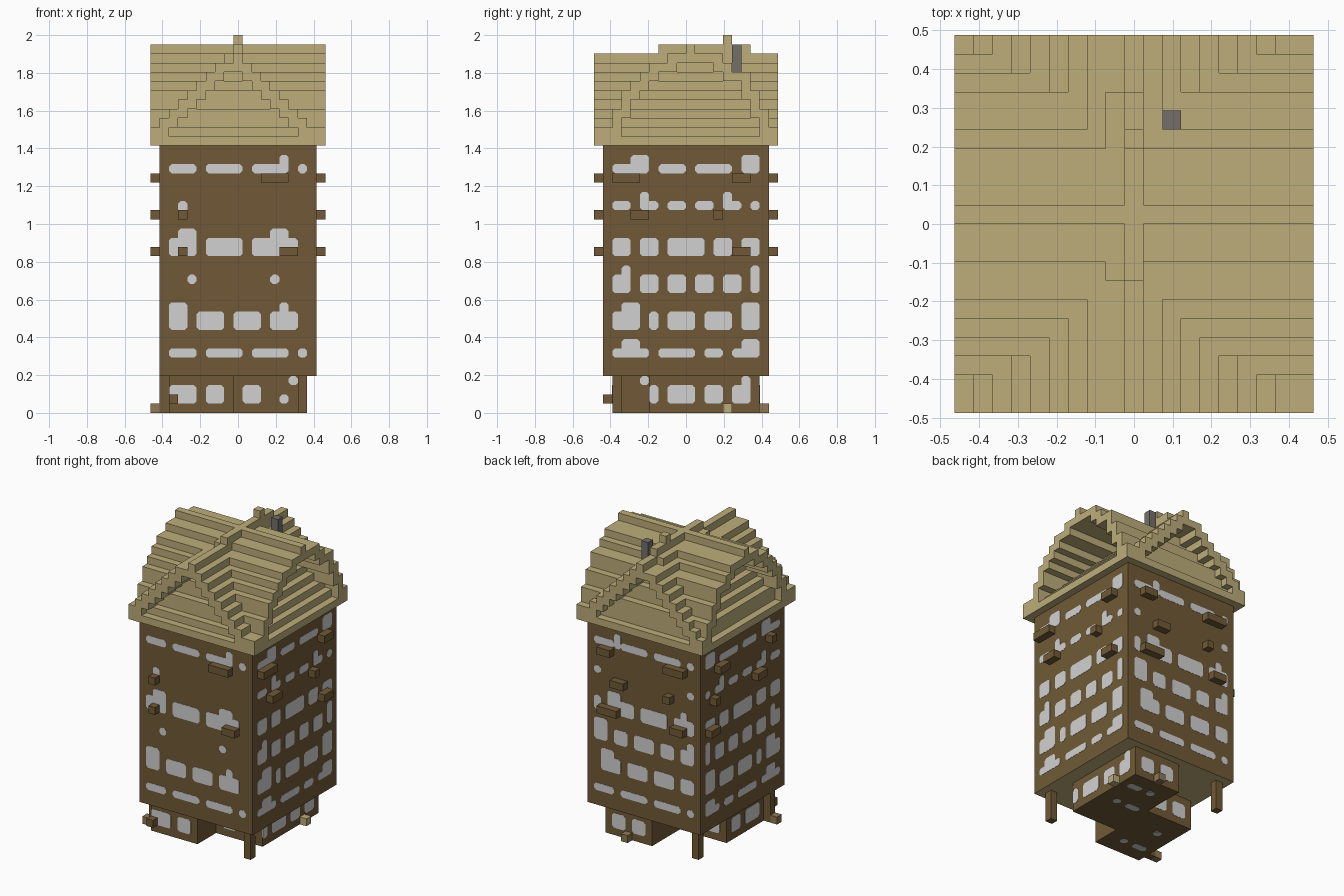
import bpy, bmesh
from mathutils import Matrix, Vector

U = 2 / 41                       # edge of one block
NX, NY = 19, 20                  # block grid, width and depth

cube = bpy.data.objects.get("Cube")
if cube:
    bpy.data.objects.remove(cube, do_unlink=True)


def material(name, rgb):
    m = bpy.data.materials.new(name)
    m.use_nodes = True
    m.diffuse_color = (*rgb, 1)
    node = m.node_tree.nodes["Principled BSDF"]
    node.inputs["Base Color"].default_value = (*rgb, 1)
    node.inputs["Roughness"].default_value = 0.9
    return m


TAN = material("tan_thatch", (0.51, 0.42, 0.195))
BROWN = material("brown_wood", (0.165, 0.102, 0.038))
OAK = material("light_oak", (0.28, 0.19, 0.09))
PALE = material("pale_window", (0.63, 0.64, 0.63))
GREY = material("grey_stone", (0.175, 0.16, 0.145))


def point(i, j, k):
    return Vector(((i - NX / 2) * U, (j - NY / 2) * U, k * U))


def add_box(bm, lo, hi):
    a, b = point(*lo), point(*hi)
    size = Matrix.Diagonal((*(b - a), 1))
    bmesh.ops.create_cube(bm, size=1, matrix=Matrix.Translation((a + b) / 2) @ size)


def finish(bm, name, *mats):
    mesh = bpy.data.meshes.new(name)
    bm.to_mesh(mesh)
    bm.free()
    for m in mats:
        mesh.materials.append(m)
    ob = bpy.data.objects.new(name, mesh)
    bpy.context.collection.objects.link(ob)


def boxes(name, mat, *spans):
    bm = bmesh.new()
    for lo, hi in spans:
        add_box(bm, lo, hi)
    finish(bm, name, mat)


# Upper storeys, with the overhanging floor in tan
bm = bmesh.new()
add_box(bm, (1, 1, 4), (18, 19, 29))
for f in bm.faces:
    f.normal_update()
    f.material_index = int(f.normal.z < -0.5)
finish(bm, "upper_storeys", BROWN, TAN)

# Ground floor: two offset rooms and corner posts
boxes("ground_room_back", BROWN, ((9, 6, 0), (16, 18, 4)))
boxes("ground_room_front", BROWN, ((2, 2, 0), (9, 12, 4)))
boxes("post_front_left", BROWN, ((16, 2, 0), (17, 3, 4)))
boxes("post_back_right", BROWN, ((2, 17, 0), (3, 18, 4)))
boxes("post_front_right", BROWN, ((1, 3, 0), (2, 4, 4)))


def roof(name, tops, along_x, gap):
    """Stepped shell, open at both gables; the eaves break at the gap."""
    bm = bmesh.new()
    last = len(tops) - 1
    ridge = tops.index(max(tops))
    length = NX if along_x else NY
    for n, top in enumerate(tops):
        if n in (0, last):
            below, runs = 30, [(0, gap[0]), (gap[1], length)]
        else:
            outer = tops[n - 1 if n <= ridge else n + 1]
            below, runs = min(outer, top) - 1, [(0, length)]
        for a, b in runs:
            if along_x:
                add_box(bm, (a, n, below), (b, n + 1, top))
            else:
                add_box(bm, (n, a, below), (n + 1, b, top))
    finish(bm, name, TAN)


boxes("eaves", TAN, ((0, 0, 29), (NX, NY, 30)))
cross_tops = [31, 31, 33, 35, 36, 37, 38, 38, 39, 39, 40,
              39, 39, 39, 38, 37, 37, 35, 33, 31]
main_tops = [31, 32, 33, 34, 35, 36, 37, 38, 38, 39,
             38, 37, 36, 35, 34, 33, 32, 31, 31]
roof("cross_roof", cross_tops, True, (2, 16))
roof("main_roof", main_tops, False, (1, 19))
boxes("ridge_cap", TAN, ((8, 7, 38), (9, 17, 39)), ((9, 7, 39), (10, 17, 40)))
boxes("finial", TAN, ((9, 14, 40), (10, 15, 41)))
boxes("chimney", GREY, ((11, 15, 36), (12, 16, 40)))


# Wall mapping: position along the wall, distance outward, height
def on_wall(side, plane, s, out, k):
    if side == "front":
        return point(s, plane - out, k)
    if side == "back":
        return point(s, plane + out, k)
    if side == "left":
        return point(plane + out, s, k)
    if side == "right":
        return point(plane - out, s, k)
    return point(s, k, plane - out)          # underside


def windows(name, side, plane, start, rows):
    """Thin chamfered plates for every run of # in each row."""
    bm = bmesh.new()
    for low, high, pattern in rows:
        s = start
        for run in pattern.replace("#.", "# .").replace(".#", ". #").split():
            if run[0] == "#":
                a, b, c = s, s + len(run), 0.28
                ring = [(a + c, low), (b - c, low), (b, low + c), (b, high - c),
                        (b - c, high), (a + c, high), (a, high - c), (a, low + c)]
                outer = [bm.verts.new(on_wall(side, plane, x, 0.03, z)) for x, z in ring]
                inner = [bm.verts.new(on_wall(side, plane, x, -0.05, z)) for x, z in ring]
                bm.faces.new(outer)
                bm.faces.new(inner[::-1])
                for n in range(8):
                    m = (n + 1) % 8
                    bm.faces.new((outer[n], inner[n], inner[m], outer[m]))
            s += len(run)
    bmesh.ops.recalc_face_normals(bm, faces=bm.faces)
    finish(bm, name, PALE)


# Upper windows, the second row of each pair being a raised pane
band = ".###.####.####.#."
windows("front_windows", "front", 1, 1, [
    (26, 27, band), (26, 28, ".............#..."),
    (21, 23, "..#.............."),
    (17, 19, ".###.####.#####.."), (17, 20, "..##........##..."),
    (14, 15, "...#........#...."),
    (9, 11, ".##.###.###.###.."), (9, 12, ".##..........#..."),
    (6, 7, band)])
pairs = ".##.##.###.##.##."
windows("back_windows", "back", 19, 1, [
    (26, 27, band[::-1]), (26, 28, "............#...."),
    (22, 23, ".#.............#."),
    (17, 19, ".###.####.####.#."), (17, 20, "..#.........##..."),
    (13, 15, pairs), (13, 16, ".#............##."),
    (9, 11, ".##.###.###.###.."), (9, 12, ".............##.."),
    (6, 7, band[::-1])])
side_pairs = ".##.##.##.##.##.#."
side_rows = [
    (26, 27, ".####.###.####.##."), (26, 28, "...##..........##."),
    (22, 23, side_pairs), (22, 24, "....#........#...."),
    (17, 19, ".##.##.####.##.##."),
    (13, 15, side_pairs), (13, 16, "..#.............#."),
    (9, 11, ".###.#.###.###.##."), (9, 12, "..##...........##."),
    (6, 7, ".####.####.##.###."), (6, 8, "..##...........##.")]
windows("left_windows", "left", 18, 1, side_rows)
windows("right_windows", "right", 1, 1, side_rows)

# Ground floor windows
windows("front_room_front_windows", "front", 2, 2, [(1, 3, "###.##.")])
windows("front_room_right_windows", "right", 2, 2, [(1, 3, "...###.##.")])
windows("front_room_back_windows", "back", 12, 2, [(1, 3, ".##.##.")])
windows("front_room_left_windows", "left", 9, 2, [(3, 4, "...#")])
windows("back_room_front_windows", "front", 6, 9, [
    (1, 3, ".##...."), (1, 2, ".....#."), (3, 4, "......#")])
windows("back_room_left_windows", "left", 16, 6, [
    (1, 3, "#.###.##.##."), (2, 4, "..........#.")])
windows("back_room_back_windows", "back", 18, 9, [(1, 3, ".##.##.")])
windows("underside_patches", "underside", 0, 2, [
    (4, 5, ".##.#........."), (8, 9, "..#..........."),
    (11, 12, "........##.#.."), (15, 16, ".........#.##.")])


# Beam ends sticking out of the walls: (start, end, level)
def beams(side, plane, spans):
    for n, (a, b, k) in enumerate(spans):
        step = 1 if side in ("back", "left") else -1
        lo, hi = sorted((plane, plane + step))
        if side in ("front", "back"):
            span = ((a, lo, k), (b, hi, k + 1))
        else:
            span = ((lo, a, k), (hi, b, k + 1))
        boxes(f"{side}_beam_{n + 1}", BROWN, span)


beams("front", 1, [(12, 15, 25), (3, 4, 21), (3, 4, 17), (14, 16, 17)])
beams("back", 19, [(14, 16, 25), (3, 6, 25), (12, 14, 21), (5, 6, 21),
                   (13, 16, 17), (3, 5, 17)])
beams("left", 18, [(2, 5, 25), (15, 17, 25), (4, 6, 21), (13, 14, 21), (15, 17, 17)])
beams("right", 1, [(14, 16, 25), (4, 5, 25), (16, 17, 21), (6, 8, 21), (16, 18, 17)])

# Small blocks around the ground floor
boxes("step_front", BROWN, ((2, 1, 1), (3, 2, 2)))
boxes("step_right", OAK, ((0, 3, 0), (1, 4, 1)))
boxes("step_left", TAN, ((16, 14, 0), (17, 15, 1)))
boxes("step_back", OAK, ((12, 18, 0), (13, 19, 1)))
